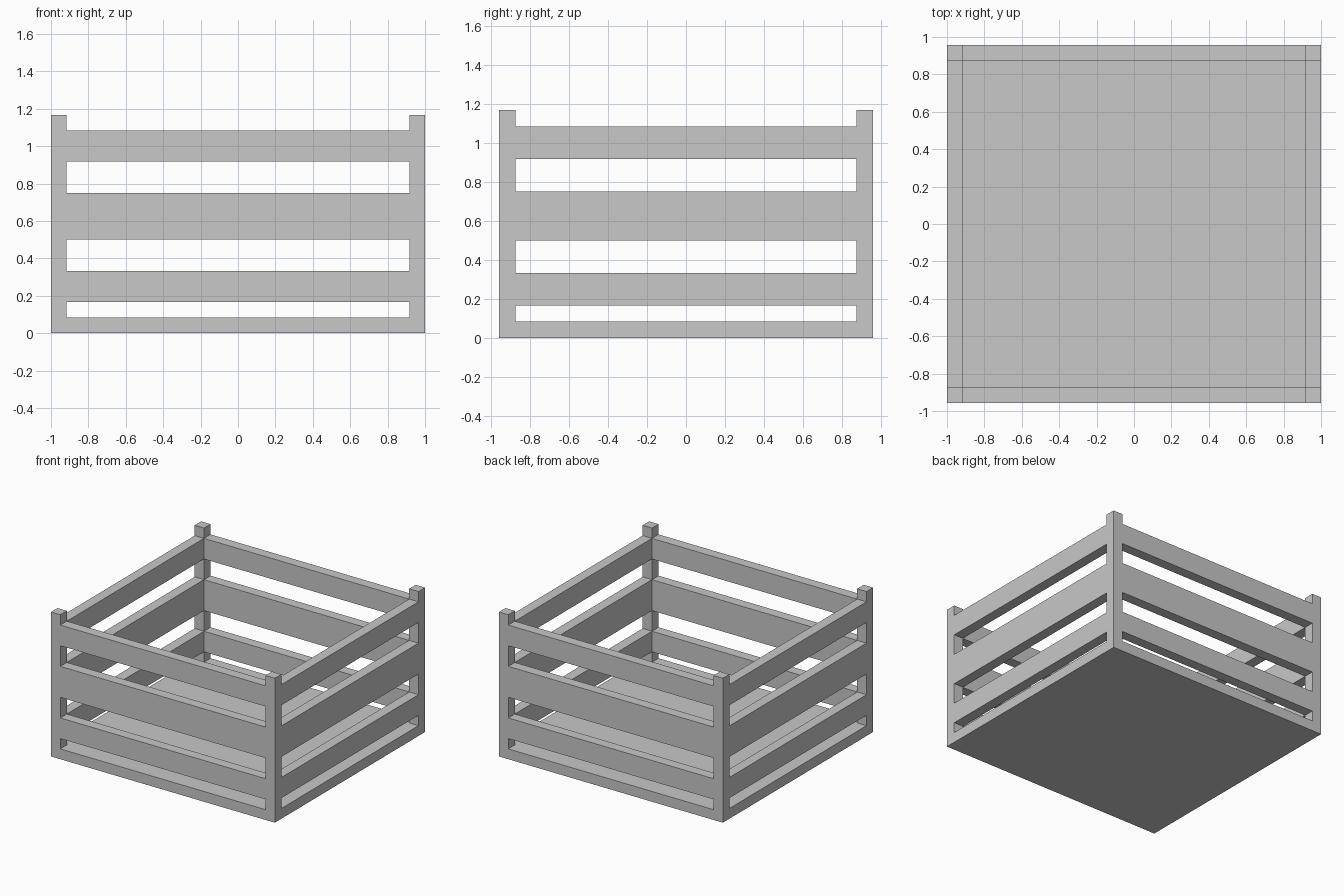
import bpy

default = bpy.data.objects.get("Cube")
if default:
    bpy.data.objects.remove(default, do_unlink=True)

# Single plain grey
grey = bpy.data.materials.new("plain_grey")
grey.use_nodes = True
colour = (0.58, 0.58, 0.58, 1)
grey.diffuse_color = colour
grey.node_tree.nodes["Principled BSDF"].inputs["Base Color"].default_value = colour

U = 1 / 12                # module: board thickness
X, Y = 1.0, 11.5 * U      # half width and half depth
POST_TOP = 14 * U


def box(name, low, high):
    """Axis-aligned box between two corners."""
    centre = [(a + b) / 2 for a, b in zip(low, high)]
    bpy.ops.mesh.primitive_cube_add(size=1, location=centre)
    ob = bpy.context.object
    ob.name = name
    ob.scale = [b - a for a, b in zip(low, high)]
    bpy.ops.object.transform_apply(location=False, rotation=False, scale=True)
    ob.data.materials.append(grey)
    return ob


# Floor slab
box("floor", (-X, -Y, 0), (X, Y, U))

# Corner posts standing on the floor
for side, sx in (("left", 1), ("right", -1)):
    for end, sy in (("front", -1), ("back", 1)):
        cx, cy = sx * (X - U / 2), sy * (Y - U / 2)
        box(f"{end}_{side}_post", (cx - U / 2, cy - U / 2, U),
            (cx + U / 2, cy + U / 2, POST_TOP))

# Slats between the posts, flush with their outer faces
slats = {"lower": (2 * U, 4 * U), "middle": (6 * U, 9 * U), "upper": (11 * U, 13 * U)}
for level, (z0, z1) in slats.items():
    for end, sy in (("front", -1), ("back", 1)):
        cy = sy * (Y - U / 2)
        box(f"{level}_{end}_slat", (-X + U, cy - U / 2, z0), (X - U, cy + U / 2, z1))
    for side, sx in (("left", 1), ("right", -1)):
        cx = sx * (X - U / 2)
        box(f"{level}_{side}_slat", (cx - U / 2, -Y + U, z0), (cx + U / 2, Y - U, z1))
